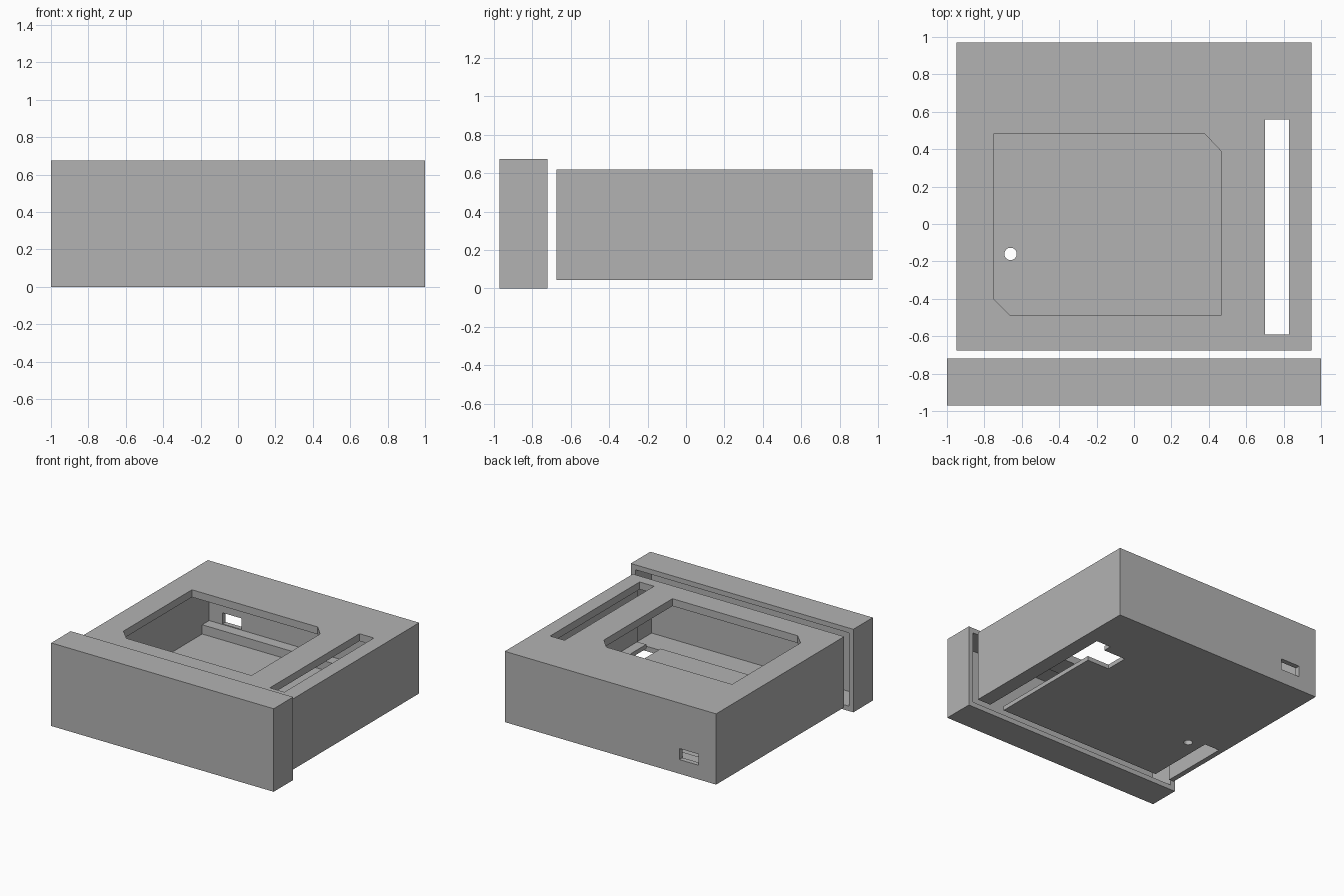
import bpy
import bmesh
import math

if "Cube" in bpy.data.objects:
    bpy.data.objects.remove(bpy.data.objects["Cube"])

# One plain grey for every part
grey = bpy.data.materials.new("plain_grey")
grey.use_nodes = True
colour = (0.45, 0.45, 0.45, 1)
grey.diffuse_color = colour
grey.node_tree.nodes["Principled BSDF"].inputs["Base Color"].default_value = colour


def prism(name, outline, z0, z1):
    """Solid made by raising a flat outline from z0 to z1."""
    bm = bmesh.new()
    face = bm.faces.new([bm.verts.new((x, y, z0)) for x, y in outline])
    raised = bmesh.ops.extrude_face_region(bm, geom=[face])["geom"]
    for v in raised:
        if isinstance(v, bmesh.types.BMVert):
            v.co.z = z1
    bmesh.ops.recalc_face_normals(bm, faces=bm.faces)
    mesh = bpy.data.meshes.new(name)
    bm.to_mesh(mesh)
    bm.free()
    mesh.materials.append(grey)
    obj = bpy.data.objects.new(name, mesh)
    bpy.context.collection.objects.link(obj)
    return obj


def box(name, x0, x1, y0, y1, z0, z1):
    return prism(name, [(x0, y0), (x1, y0), (x1, y1), (x0, y1)], z0, z1)


def cut(target, cutter):
    """Subtract the cutter from the target, then discard it."""
    cutter.hide_render = True
    mod = target.modifiers.new("cut", 'BOOLEAN')
    mod.operation = 'DIFFERENCE'
    mod.solver = 'EXACT'
    mod.object = cutter
    bpy.context.view_layer.objects.active = target
    bpy.ops.object.modifier_apply(modifier=mod.name)
    bpy.data.objects.remove(cutter)


# Main case, hollow and open at the front
case = box("case", -0.95, 0.95, -0.675, 0.97, 0.045, 0.62)
cut(case, box("cavity", -0.91, 0.91, -0.8, 0.93, 0.08, 0.56))

# Display opening with two chamfered corners
opening = [(-0.75, -0.40), (-0.66, -0.49), (0.465, -0.49),
           (0.465, 0.39), (0.38, 0.48), (-0.75, 0.48)]
cut(case, prism("display_opening", opening, 0.5, 0.7))

# Long slot in the roof, and the matching floor slot with its side notch
cut(case, box("roof_slot", 0.70, 0.83, -0.59, 0.56, 0.5, 0.7))
cut(case, box("floor_slot", 0.70, 0.83, -0.8, 0.56, 0, 0.12))
cut(case, box("floor_notch", 0.50, 0.75, 0.30, 0.49, 0, 0.12))

# Second floor slot, open to the front
cut(case, box("side_floor_slot", -0.908, -0.775, -0.8, -0.10, 0, 0.12))

# Round floor hole and rear cable port
circle = [(-0.66 + 0.033 * math.cos(math.tau * i / 32),
           -0.16 + 0.033 * math.sin(math.tau * i / 32)) for i in range(32)]
cut(case, prism("round_hole", circle, 0, 0.12))
cut(case, box("cable_port", -0.79, -0.62, 0.9, 1.1, 0.16, 0.25))

# Raised bar along the inside of the rear wall
box("rear_bar", -0.91, 0.65, 0.84, 0.93, 0.08, 0.155)

# Front cap, hollow and open towards the case
cap = box("front_cap", -1, 1, -0.97, -0.72, 0, 0.675)
cut(cap, box("cap_cavity", -0.96, 0.96, -0.93, -0.6, 0.04, 0.635))
